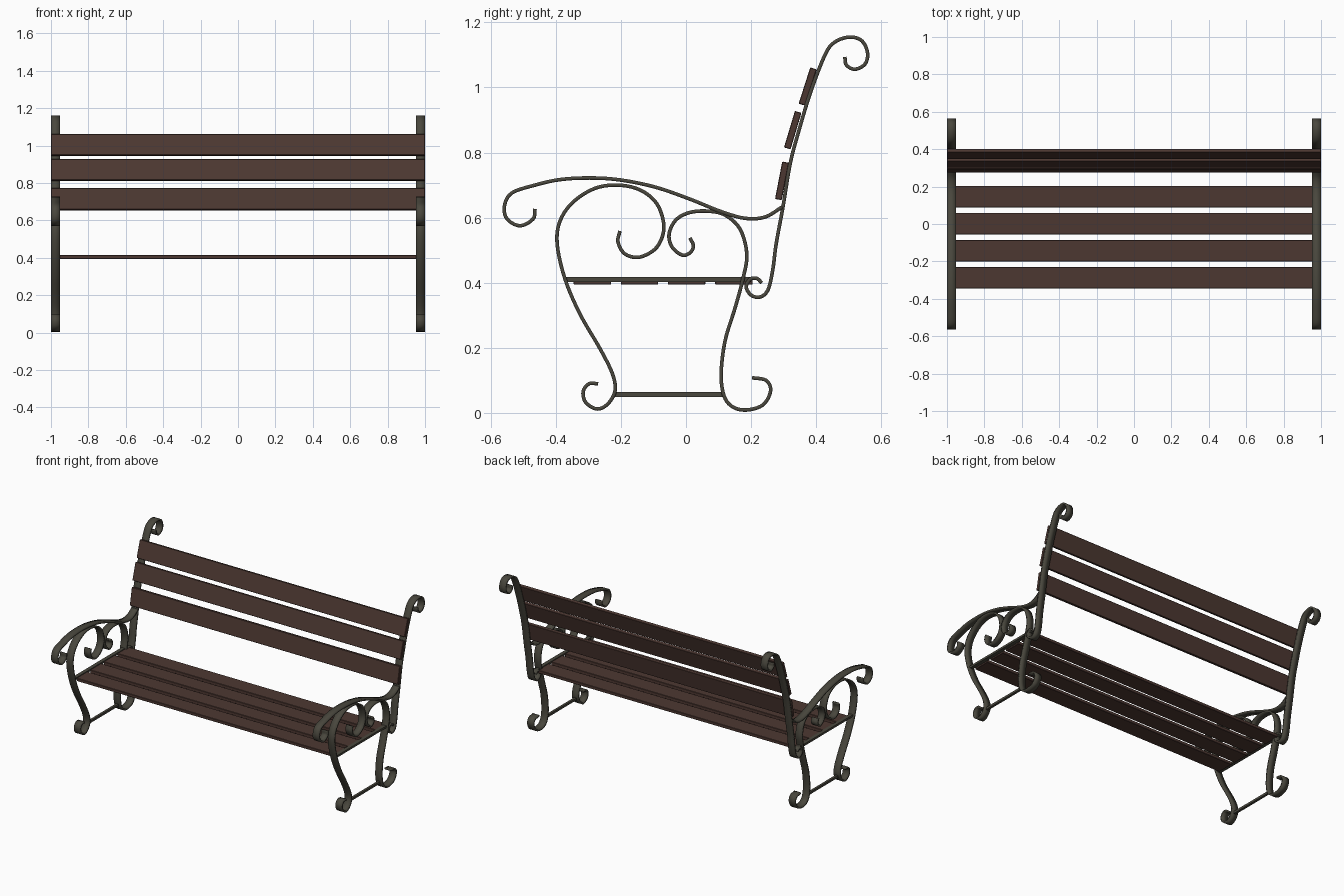
import bpy, bmesh, math
from mathutils import Vector, Matrix

cube = bpy.data.objects.get("Cube")
if cube:
    bpy.data.objects.remove(cube, do_unlink=True)


def make_material(name, color):
    mat = bpy.data.materials.new(name)
    mat.use_nodes = True
    mat.diffuse_color = color
    mat.node_tree.nodes["Principled BSDF"].inputs["Base Color"].default_value = color
    return mat


IRON = make_material("dark iron", (0.068, 0.064, 0.048, 1))
WOOD = make_material("brown wood", (0.073, 0.039, 0.031, 1))

SIDE_X = 0.976        # centre of each iron end frame
STRIP_WIDTH = 0.048
STRIP_THICK = 0.011


def finish(bm, name, mat):
    mesh = bpy.data.meshes.new(name)
    bm.to_mesh(mesh)
    bm.free()
    mesh.materials.append(mat)
    obj = bpy.data.objects.new(name, mesh)
    bpy.context.collection.objects.link(obj)
    return obj


def smooth_path(points, steps=5):
    """Catmull-Rom curve through the given (y, z) points."""
    pts = [Vector(p) for p in points]
    pts = [2 * pts[0] - pts[1]] + pts + [2 * pts[-1] - pts[-2]]
    path = []
    for a, b, c, d in zip(pts, pts[1:], pts[2:], pts[3:]):
        for i in range(steps):
            t = i / steps
            path.append(0.5 * (2 * b + (c - a) * t
                               + (2 * a - 5 * b + 4 * c - d) * t ** 2
                               + (3 * b - a - 3 * c + d) * t ** 3))
    return path + [pts[-2]]


def iron_strip(name, points, x):
    """Flat bar bent along a path, given thickness on both sides."""
    bm = bmesh.new()
    half = STRIP_WIDTH / 2
    rows = [[bm.verts.new((x + s * half, p.x, p.y)) for s in (-1, 1)]
            for p in smooth_path(points)]
    for low, high in zip(rows, rows[1:]):
        bm.faces.new((low[0], low[1], high[1], high[0]))
    obj = finish(bm, name, IRON)
    solid = obj.modifiers.new("thickness", 'SOLIDIFY')
    solid.thickness = STRIP_THICK
    solid.offset = 0
    bpy.ops.object.select_all(action='DESELECT')
    obj.select_set(True)
    bpy.context.view_layer.objects.active = obj
    bpy.ops.object.shade_smooth_by_angle(angle=math.radians(40))


def box(name, center, size, mat, tilt=0.0, bevel=0.0):
    bm = bmesh.new()
    bmesh.ops.create_cube(bm, size=1, matrix=Matrix.Diagonal((*size, 1)))
    obj = finish(bm, name, mat)
    obj.location = center
    obj.rotation_euler.x = tilt
    if bevel:
        mod = obj.modifiers.new("soft edges", 'BEVEL')
        mod.width = bevel
        mod.segments = 1


# Side profiles of the bent bars, as (y, z)
ARMREST = [(-.464, .627), (-.47, .596), (-.51, .575), (-.55, .596), (-.558, .636),
           (-.535, .676), (-.464, .7), (-.387, .717), (-.295, .722), (-.203, .716),
           (-.095, .694), (.012, .657), (.104, .62), (.181, .598), (.243, .602),
           (.296, .633)]
FRONT_LEG = [(-.203, .559), (-.209, .525), (-.187, .488), (-.141, .479), (-.089, .51),
             (-.068, .571), (-.089, .642), (-.141, .685), (-.209, .7), (-.28, .69),
             (-.347, .648), (-.387, .59), (-.396, .519), (-.372, .412), (-.326, .304),
             (-.264, .197), (-.226, .12), (-.218, .068), (-.24, .028), (-.273, .012),
             (-.308, .032), (-.316, .066), (-.297, .09), (-.27, .089)]
REAR_LEG = [(.012, .538), (.023, .513), (.012, .492), (-.012, .485), (-.043, .51),
            (-.052, .55), (-.031, .593), (.012, .616), (.068, .62), (.12, .608),
            (.166, .565), (.187, .488), (.175, .412), (.15, .32), (.12, .221),
            (.108, .12), (.117, .052), (.144, .018), (.187, .009), (.237, .025),
            (.26, .068), (.246, .1), (.203, .108)]
BACK_POST = [(.233, .399), (.218, .413), (.197, .411), (.185, .387), (.2, .362),
             (.227, .356), (.252, .378), (.267, .442), (.277, .519), (.298, .633),
             (.32, .765), (.344, .857), (.381, .98), (.427, 1.1), (.458, 1.14),
             (.504, 1.155), (.541, 1.143), (.558, 1.106), (.55, 1.072), (.519, 1.056),
             (.493, 1.069), (.488, 1.094)]
PROFILES = {"armrest": ARMREST, "front_leg": FRONT_LEG,
            "rear_leg": REAR_LEG, "back_post": BACK_POST}

# Iron end frames
for side, sign in (("left", 1), ("right", -1)):
    x = sign * SIDE_X
    for part, profile in PROFILES.items():
        iron_strip(f"{side}_{part}", profile, x)
    box(f"{side}_seat_rail", (x, -0.085, 0.41), (0.025, 0.57, 0.014), IRON)
    box(f"{side}_foot_bar", (x, -0.053, 0.057), (0.016, 0.33, 0.015), IRON)

# Seat slats
for i in range(4):
    box(f"seat_slat_{i + 1}", (0, -0.288 + 0.145 * i, 0.404),
        (1.925, 0.115, 0.02), WOOD, bevel=0.002)

# Back slats, leaning with the posts
for i, (y, z, lean) in enumerate([(.295, .713, .19), (.328, .869, .29), (.374, 1.003, .31)]):
    box(f"back_slat_{i + 1}", (0, y, z), (2, 0.021, 0.117), WOOD,
        tilt=-lean, bevel=0.002)
